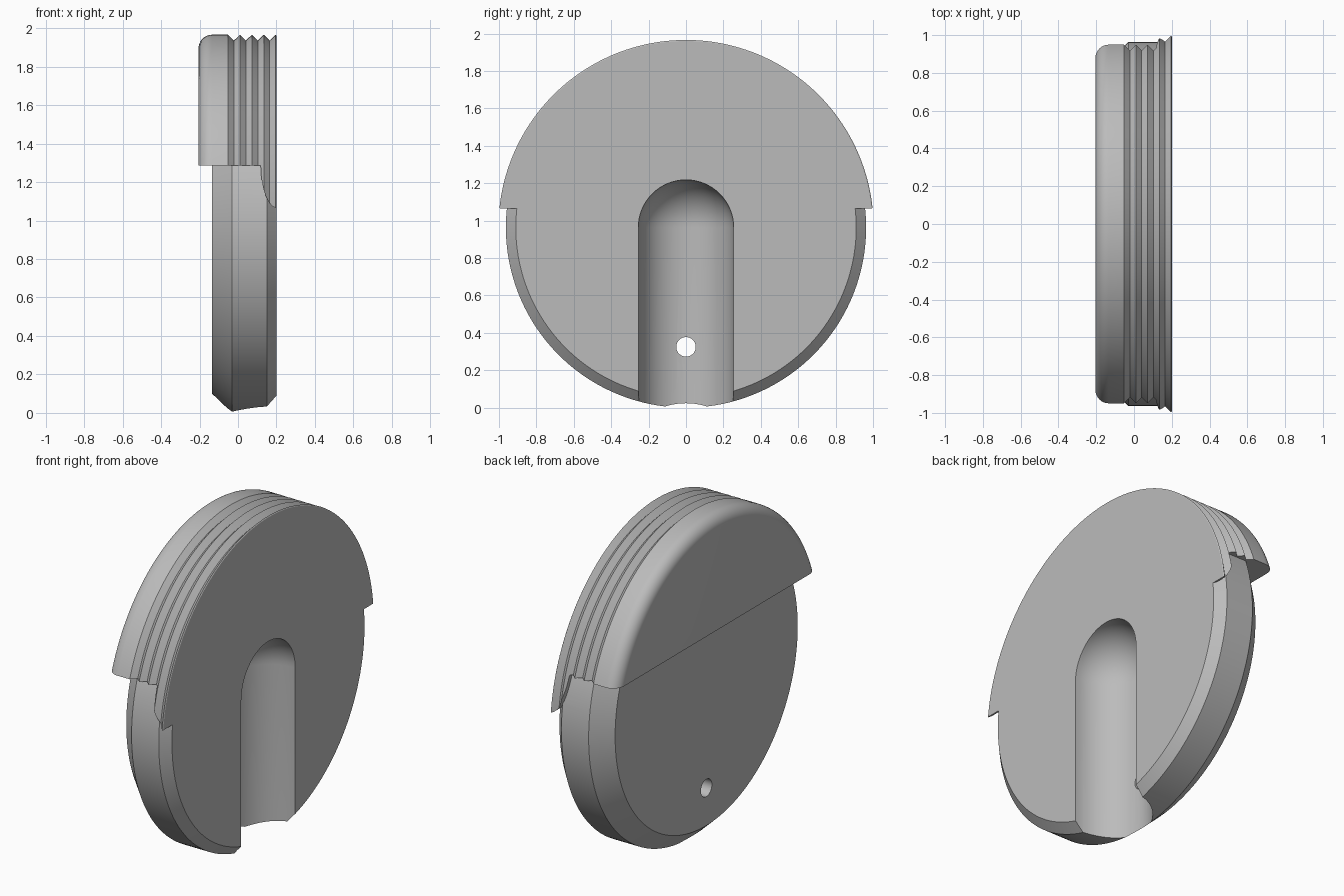
import bpy, bmesh
from math import sin, cos, pi, radians
from mathutils import Matrix, Vector

cube = bpy.data.objects.get("Cube")
if cube:
    bpy.data.objects.remove(cube, do_unlink=True)

CENTRE_Z, FACE_X = 0.963, 0.20
BODY_R, THREAD_R, VALLEY_R, SLOT_R = 0.963, 1.003, 0.973, 0.255

grey = bpy.data.materials.new("plain grey")
grey.use_nodes = True
colour = (0.5, 0.5, 0.5, 1)
grey.diffuse_color = colour
grey.node_tree.nodes["Principled BSDF"].inputs["Base Color"].default_value = colour


def make_object(name, bm):
    bmesh.ops.recalc_face_normals(bm, faces=bm.faces)
    mesh = bpy.data.meshes.new(name)
    bm.to_mesh(mesh)
    bm.free()
    mesh.materials.append(grey)
    obj = bpy.data.objects.new(name, mesh)
    bpy.context.collection.objects.link(obj)
    return obj


def lathe(name, profile, axis, centre, steps):
    """Revolve (position along axis, radius) points; ends lie on the axis."""
    bm = bmesh.new()
    verts = [bm.verts.new((r, 0, a)) for a, r in profile]
    edges = [bm.edges.new(pair) for pair in zip(verts, verts[1:])]
    bmesh.ops.spin(bm, geom=verts + edges, cent=(0, 0, 0), axis=(0, 0, 1),
                   angle=2 * pi, steps=steps, use_duplicate=False)
    bmesh.ops.remove_doubles(bm, verts=bm.verts, dist=1e-5)
    turn = Vector((0, 0, 1)).rotation_difference(Vector(axis)).to_matrix().to_4x4()
    bm.transform(Matrix.Translation(centre) @ turn)
    bmesh.ops.dissolve_limit(bm, angle_limit=radians(0.3), verts=bm.verts, edges=bm.edges)
    return make_object(name, bm)


def prism(name, outline, half_width):
    """Extrude an x-z outline across y."""
    bm = bmesh.new()
    face = bm.faces.new([bm.verts.new((x, -half_width, z)) for x, z in outline])
    new = bmesh.ops.extrude_face_region(bm, geom=[face])["geom"]
    bmesh.ops.translate(bm, vec=(0, 2 * half_width, 0),
                        verts=[v for v in new if isinstance(v, bmesh.types.BMVert)])
    return make_object(name, bm)


def combine(target, other, operation):
    mod = target.modifiers.new(operation, "BOOLEAN")
    mod.operation, mod.object, mod.solver = operation, other, "EXACT"
    bpy.context.view_layer.objects.active = target
    bpy.ops.object.modifier_apply(modifier=mod.name)
    bpy.data.objects.remove(other, do_unlink=True)


AXIS, CENTRE = (1, 0, 0), (0, 0, CENTRE_Z)

# Chamfered disc body
body = lathe("disc_body", [(-0.135, 0), (-0.135, 0.863), (-0.03, BODY_R),
                           (0.15, BODY_R), (FACE_X, 0.91), (FACE_X, 0)],
             AXIS, CENTRE, 192)

# Threaded cap with a rounded back rim
rim = [(-0.135 - 0.07 * cos(t), THREAD_R - 0.07 + 0.07 * sin(t))
       for t in (i * pi / 20 for i in range(11))]
thread = [(-0.052 + 0.031 * i, VALLEY_R if i % 2 else THREAD_R) for i in range(8)]
cap = lathe("threaded_cap", [(-0.205, 0)] + rim + thread +
            [(0.196, THREAD_R), (FACE_X, 0.997), (FACE_X, 0)], AXIS, CENTRE, 192)

# Cap is trimmed straight at the back and in a hollow curve near the front
curve = [(0.205 - 0.087 * cos(t), 1.287 - 0.222 * sin(t))
         for t in (i * pi / 24 for i in range(13))]
combine(cap, prism("trim", [(-0.5, -0.5), (-0.5, 1.287)] + curve +
                   [(0.5, 1.065), (0.5, -0.5)], 1.5), "DIFFERENCE")
combine(body, cap, "UNION")

# Round-ended slot in the front face
dome = [(SLOT_R * sin(t), SLOT_R * cos(t)) for t in (i * pi / 32 for i in range(16))]
combine(body, lathe("slot", [(-1.3, 0), (-1.3, SLOT_R)] + dome + [(SLOT_R, 0)],
                    (0, 0, 1), (FACE_X, 0, CENTRE_Z), 64), "DIFFERENCE")

# Small through hole
combine(body, lathe("hole", [(-0.6, 0), (-0.6, 0.052), (0.6, 0.052), (0.6, 0)],
                    AXIS, (0, 0, 0.325), 48), "DIFFERENCE")

# Merge flat areas and shade
bm = bmesh.new()
bm.from_mesh(body.data)
bmesh.ops.remove_doubles(bm, verts=bm.verts, dist=1e-5)
bmesh.ops.dissolve_limit(bm, angle_limit=radians(0.3), verts=bm.verts, edges=bm.edges)
bm.to_mesh(body.data)
bm.free()
body.name = "threaded_disc"
bpy.ops.object.select_all(action="DESELECT")
body.select_set(True)
bpy.context.view_layer.objects.active = body
bpy.ops.object.shade_smooth_by_angle(angle=radians(30))
